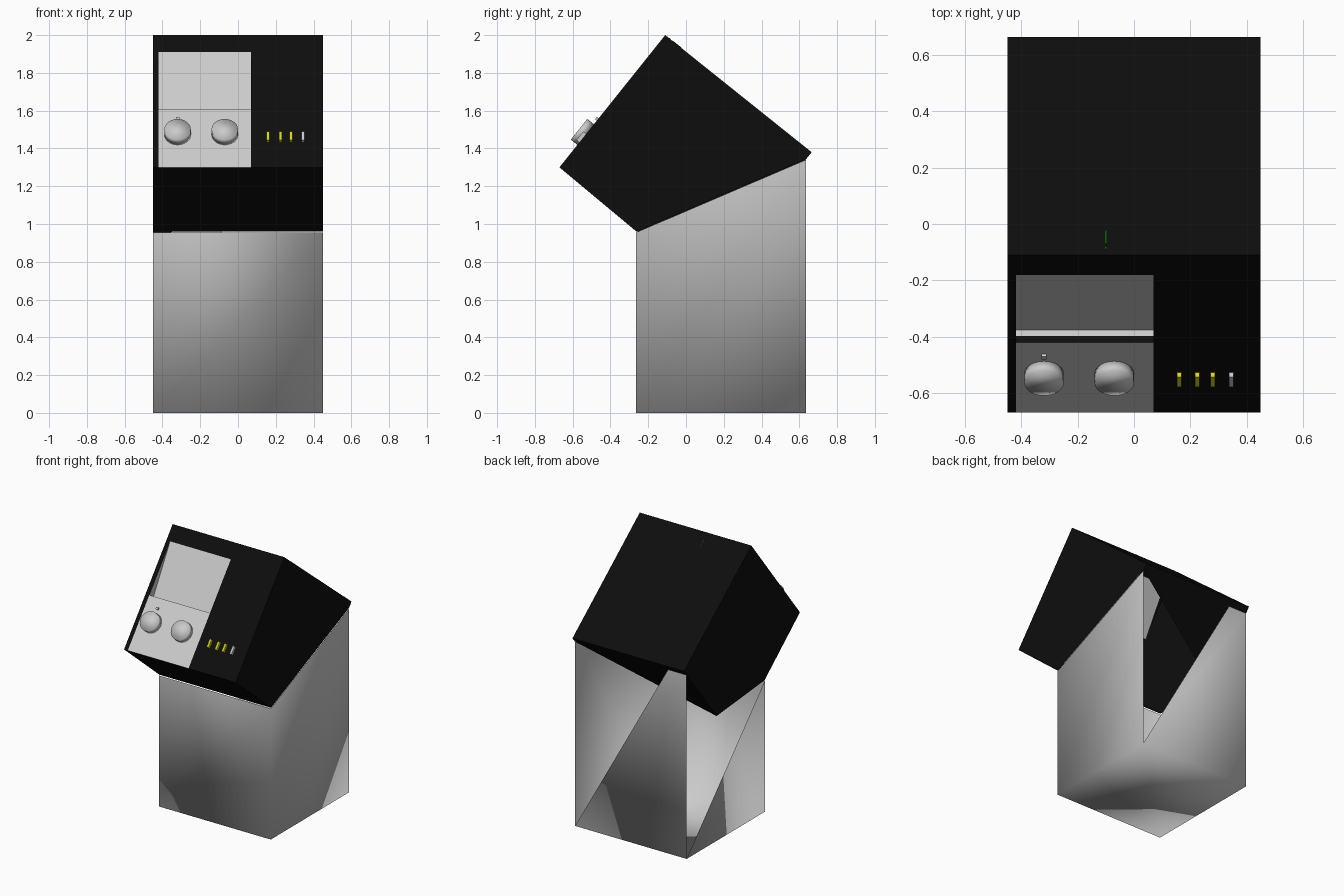
import bpy, bmesh, math
from mathutils import Vector, Matrix

if "Cube" in bpy.data.objects:
    bpy.data.objects.remove(bpy.data.objects["Cube"])


def material(name, rgb):
    m = bpy.data.materials.new(name)
    m.diffuse_color = (*rgb, 1)
    m.use_nodes = True
    m.node_tree.nodes["Principled BSDF"].inputs["Base Color"].default_value = m.diffuse_color
    return m


GREY = material("light grey", (0.6, 0.6, 0.6))
BLACK = material("black", (0.004, 0.004, 0.004))
YELLOW = material("yellow", (0.7, 0.7, 0.005))
GREEN = material("dark green", (0.0, 0.12, 0.0))

W = 0.45
ANG = math.atan2(0.70, 0.56)
# frame of the tilted front: local x = right, y = up the slope, z = outwards
FACE = Matrix.Translation((0, -0.67, 1.30)) @ Matrix.Rotation(ANG, 4, 'X')


def on_face(x, v, d=0.0):
    return FACE @ Vector((x, v, d))


def finish(name, bm, mats, smooth=False):
    me = bpy.data.meshes.new(name)
    bm.to_mesh(me)
    bm.free()
    for m in mats:
        me.materials.append(m)
    ob = bpy.data.objects.new(name, me)
    bpy.context.collection.objects.link(ob)
    for p in me.polygons:
        p.use_smooth = smooth
    return ob


def shell(name, polys, mats, centre, smooth=False):
    """Open shell from (points, material index); faces point away from centre."""
    bm = bmesh.new()
    c = Vector(centre)
    for pts, mi in polys:
        f = bm.faces.new([bm.verts.new(p) for p in pts])
        f.material_index = mi
        f.normal_update()
        if f.normal.dot(f.calc_center_median() - c) < 0:
            f.normal_flip()
    bmesh.ops.remove_doubles(bm, verts=bm.verts, dist=0.0005)
    return finish(name, bm, mats, smooth)


def face_box(name, x, v, sx, sv, h, mat, frame=FACE):
    bm = bmesh.new()
    m = frame @ Matrix.Translation((x, v, h / 2)) @ Matrix.Diagonal((sx, sv, h, 1))
    bmesh.ops.create_cube(bm, size=1, matrix=m)
    return finish(name, bm, [mat])


# pedestal: open shell with a cut back and a cut left side
f, b, zf, zb = -0.265, 0.635, 0.955, 1.34
shell("pedestal", [
    ([(-W, f, 0), (W, f, 0), (W, f, zf), (-W, f, zf)], 0),
    ([(W, f, 0), (W, b, 0), (W, b, zb), (W, f, zf)], 0),
    ([(-W, b, 0), (-W, f, 0), (-W, f, zf)], 0),
    ([(W, b, 0), (-W, b, 0), (-W, b, zb), (-0.30, b, zb)], 0),
    ([(-W, f, 0), (W, f, 0), (W, b, 0), (-W, b, 0)], 0),
], [GREY], (0, 0.18, 0.5), smooth=True)

# tilted head: side profiles, closing faces and gridded front
top, low, front = (-0.11, 2.0), (-0.67, 1.30), (-0.262, 0.96)
back, notch, tip = (0.665, 1.38), (0.637, 1.345), (0.29, 0.91)
R = lambda p: (W, *p)
L = lambda p: (-W, *p)
polys = [
    ([R(p) for p in (top, low, front, notch, back)], 0),
    ([L(p) for p in (top, low, front, tip, back)], 0),
    ([L(top), R(top), R(back), L(back)], 0),
    ([L(low), R(low), R(front), L(front)], 0),
    ([R(back), L(back), L(tip), R(notch)], 0),
]
xs = [-W, -0.42, 0.07, W]
vs = [0, 0.397, 0.781, 0.8964]
for i in range(3):
    for j in range(3):
        if (i, j) == (1, 1):
            continue  # screen opening
        quad = [on_face(xs[i + k], vs[j + l]) for k, l in ((0, 0), (1, 0), (1, 1), (0, 1))]
        polys.append((quad, 1 if (i, j) == (1, 0) else 0))  # control panel is grey
shell("head", polys, [BLACK, GREY], (0, 0, 1.4))

# sloping screen sunk into the front, with a ledge below it
x0, x1, v0, v1, dep = -0.42, 0.07, 0.397, 0.781, -0.058
shell("screen", [
    ([on_face(x0, v0, dep), on_face(x1, v0, dep), on_face(x1, v1), on_face(x0, v1)], 0),
    ([on_face(x0, v0), on_face(x1, v0), on_face(x1, v0, -0.03), on_face(x0, v0, -0.03)], 1),
    ([on_face(x0, v0, -0.03), on_face(x1, v0, -0.03), on_face(x1, v0, dep), on_face(x0, v0, dep)], 0),
    ([on_face(x0, v0), on_face(x0, v0, dep), on_face(x0, v1)], 0),
    ([on_face(x1, v0), on_face(x1, v0, dep), on_face(x1, v1)], 0),
], [GREY, BLACK], (-0.17, 0, 1.0))

# two round knobs
for n, x in (("left_knob", -0.32), ("right_knob", -0.07)):
    bm = bmesh.new()
    bmesh.ops.create_cone(bm, cap_ends=True, segments=24, radius1=0.07, radius2=0.07,
                          depth=0.045, matrix=FACE @ Matrix.Translation((x, 0.222, 0.0225)))
    finish(n, bm, [GREY], smooth=True)
# small setting mark above the left knob
face_box("setting_mark", -0.32, 0.325, 0.018, 0.016, 0.012, GREY)

# row of indicator lights
for i, x in enumerate((0.16, 0.225, 0.28, 0.345)):
    face_box("indicator_%d" % (i + 1), x, 0.198, 0.016, 0.058, 0.02, GREY if i == 3 else YELLOW)

# faint green strip on the top slope
slope = Matrix.Translation((0, *top)) @ Matrix.Rotation(ANG - math.pi / 2, 4, 'X')
face_box("green_strip", -0.10, 0.08, 0.005, 0.06, 0.002, GREEN, slope)
face_box("green_dot", -0.10, 0.03, 0.005, 0.01, 0.002, GREEN, slope)
